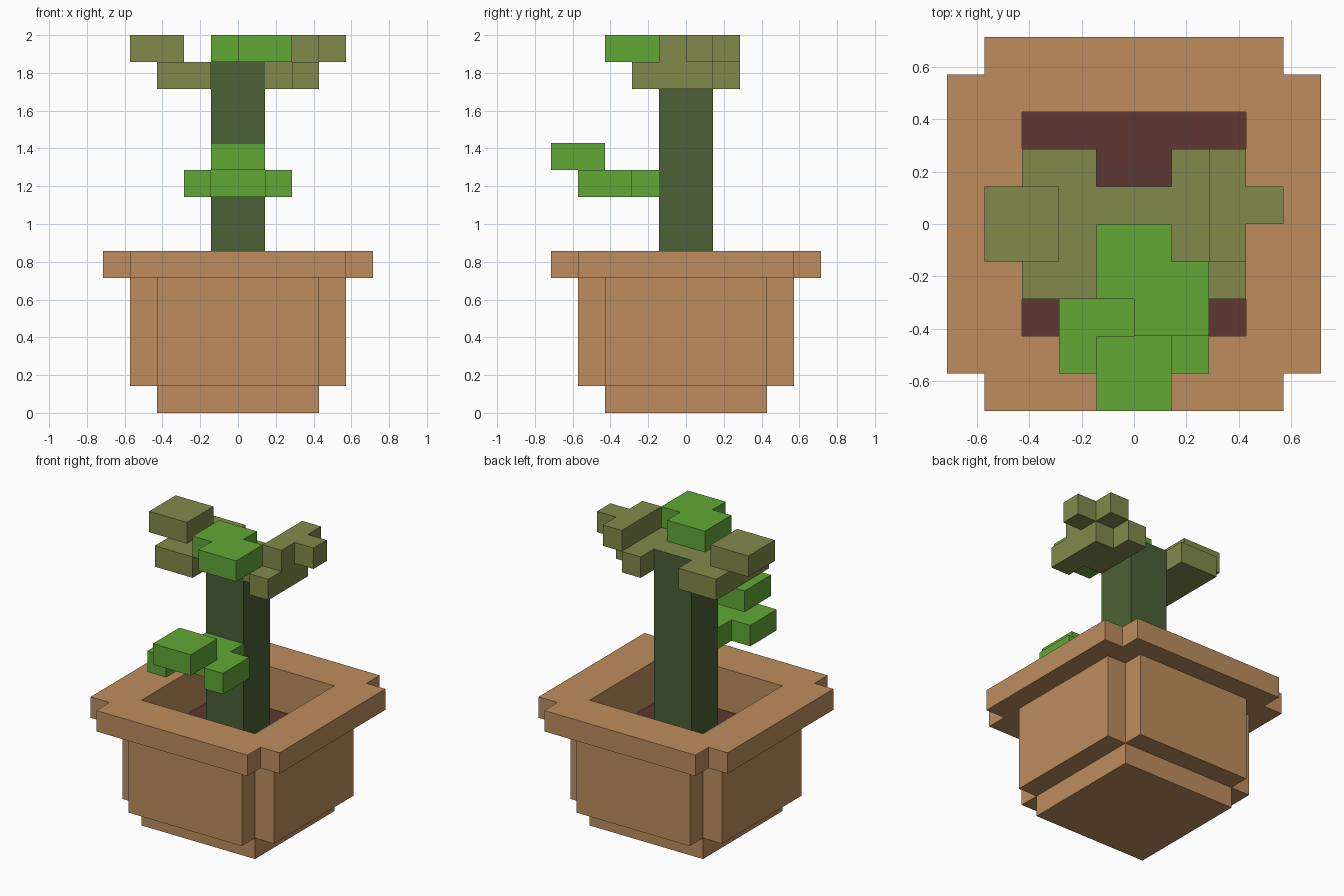
import bpy, bmesh
from mathutils import Matrix

cube = bpy.data.objects.get("Cube")
if cube:
    bpy.data.objects.remove(cube, do_unlink=True)

U = 1 / 7  # one block


def material(name, rgb):
    m = bpy.data.materials.new(name)
    m.use_nodes = True
    m.diffuse_color = (*rgb, 1)
    bsdf = next(n for n in m.node_tree.nodes if n.type == 'BSDF_PRINCIPLED')
    bsdf.inputs["Base Color"].default_value = (*rgb, 1)
    bsdf.inputs["Roughness"].default_value = 0.9
    return m


CLAY = material("terracotta", (0.51, 0.27, 0.112))
SOIL = material("soil", (0.107, 0.040, 0.033))
STEM = material("dark_green", (0.069, 0.120, 0.037))
LEAF = material("bright_green", (0.122, 0.392, 0.037))
OLIVE = material("olive", (0.223, 0.254, 0.069))


def prism(name, outline, z0, z1, mat, turns=1):
    """Extrude an outline in block units; repeat it by quarter turns."""
    bm = bmesh.new()
    for k in range(turns):
        rot = Matrix.Rotation(k * 1.5707963268, 3, 'Z')
        face = bm.faces.new([bm.verts.new(rot @ Matrix.Identity(3) @ p)
                             for p in vectors(outline, z0)])
        top = bmesh.ops.extrude_face_region(bm, geom=[face])["geom"]
        bmesh.ops.translate(bm, vec=(0, 0, (z1 - z0) * U),
                            verts=[g for g in top if isinstance(g, bmesh.types.BMVert)])
    bmesh.ops.recalc_face_normals(bm, faces=bm.faces[:])
    mesh = bpy.data.meshes.new(name)
    bm.to_mesh(mesh)
    bm.free()
    mesh.materials.append(mat)
    obj = bpy.data.objects.new(name, mesh)
    bpy.context.collection.objects.link(obj)
    return obj


def vectors(outline, z):
    from mathutils import Vector
    return [Vector((x * U, y * U, z * U)) for x, y in outline]


def rect(x0, x1, y0, y1):
    return [(x0, y0), (x1, y0), (x1, y1), (x0, y1)]


# Pot: square foot, four wall slabs, and a rim of four interlocking corners
prism("pot_base", rect(-3, 3, -3, 3), 0, 1, CLAY)
prism("pot_walls", rect(-3, 3, 3, 4), 1, 5, CLAY, turns=4)
prism("pot_rim", [(-3, 3), (4, 3), (4, 5), (-4, 5), (-4, 4), (-3, 4)], 5, 6, CLAY, turns=4)
prism("soil", rect(-3, 3, -3, 3), 1, 4, SOIL)

# Stem, with an olive cap face
stem = prism("stem", rect(-1, 1, -1, 1), 4, 13, STEM)
stem.data.materials.append(OLIVE)
for f in stem.data.polygons:
    if f.normal.z > 0.5:
        f.material_index = 1

# Low front leaf: stalk, two side lobes and a raised tip
prism("front_leaf_stalk", rect(-1, 1, -3, -1), 8, 9, LEAF)
prism("front_leaf_right_lobe", rect(-2, -1, -4, -2), 8, 9, LEAF)
prism("front_leaf_left_lobe", rect(1, 2, -4, -2), 8, 9, LEAF)
prism("front_leaf_tip", rect(-1, 1, -5, -3), 9, 10, LEAF)

# Bright leaf on top of the stem
prism("top_leaf", [(-1, -2), (0, -2), (0, -3), (2, -3), (2, -1), (1, -1), (1, 0), (-1, 0)],
      13, 14, LEAF)

# Olive leaves on both sides of the crown
prism("right_leaf", rect(-3, -1, -2, 2), 12, 13, OLIVE)
prism("right_leaf_tip", rect(-4, -2, -1, 1), 13, 14, OLIVE)
prism("left_leaf", [(1, -1), (2, -1), (2, -2), (3, -2), (3, 1), (2, 1), (2, 2), (1, 2)],
      12, 13, OLIVE)
prism("left_leaf_tip", [(2, -1), (3, -1), (3, 0), (4, 0), (4, 1), (3, 1), (3, 2), (2, 2)],
      13, 14, OLIVE)
